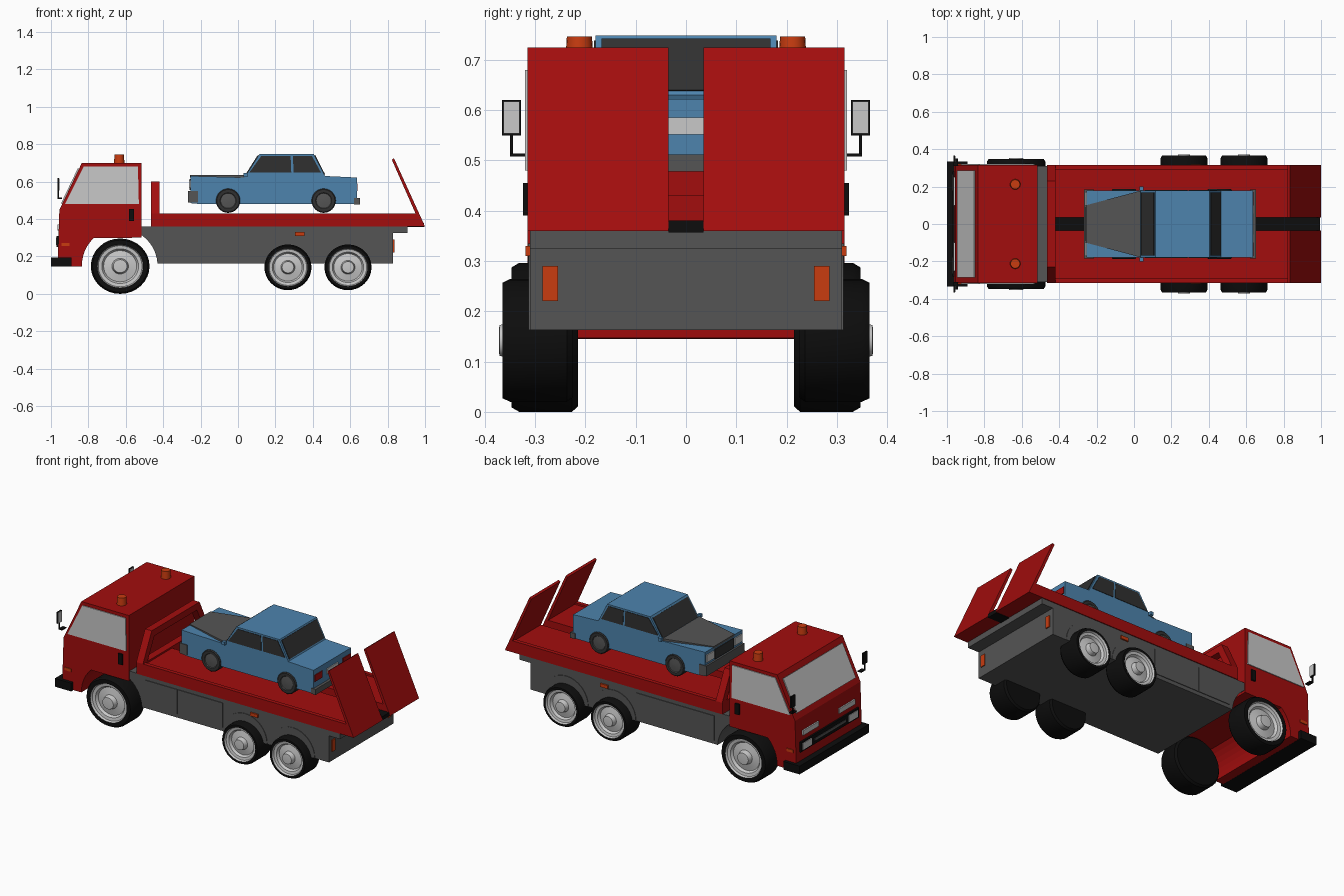
import bpy, bmesh, math
from mathutils import Vector

cube = bpy.data.objects.get("Cube")
if cube:
    bpy.data.objects.remove(cube, do_unlink=True)


def material(name, r, g, b):
    m = bpy.data.materials.new(name)
    m.use_nodes = True
    m.diffuse_color = (r, g, b, 1)
    bsdf = m.node_tree.nodes["Principled BSDF"]
    bsdf.inputs["Base Color"].default_value = (r, g, b, 1)
    bsdf.inputs["Roughness"].default_value = 0.6
    return m


RED = material("truck red", .36, .004, .004)
GREY = material("chassis grey", .09, .09, .09)
BLACK = material("rubber black", .004, .004, .004)
LIGHT = material("light grey", .58, .58, .58)
BLUE = material("car blue", .075, .23, .42)
ORANGE = material("lamp orange", .58, .045, .005)
GLASS = material("dark glass", .03, .03, .03)


def finish(name, bm, mats, smooth=False):
    bmesh.ops.recalc_face_normals(bm, faces=bm.faces)
    me = bpy.data.meshes.new(name)
    bm.to_mesh(me)
    bm.free()
    for m in mats:
        me.materials.append(m)
    ob = bpy.data.objects.new(name, me)
    bpy.context.collection.objects.link(ob)
    if smooth:
        bpy.ops.object.select_all(action='DESELECT')
        ob.select_set(True)
        bpy.context.view_layer.objects.active = ob
        bpy.ops.object.shade_smooth_by_angle(angle=math.radians(35))
    return ob


def prism(name, pts, lo, hi, mat, axis='y'):
    """Extrude a 2D outline along an axis: xz along y, yz along x, xy along z."""
    place = {'y': lambda a, b, d: (a, d, b),
             'x': lambda a, b, d: (d, a, b),
             'z': lambda a, b, d: (a, b, d)}[axis]
    bm = bmesh.new()
    face = bm.faces.new([bm.verts.new(place(a, b, lo)) for a, b in pts])
    out = bmesh.ops.extrude_face_region(bm, geom=[face])
    verts = [v for v in out["geom"] if isinstance(v, bmesh.types.BMVert)]
    bmesh.ops.translate(bm, verts=verts, vec=Vector(place(0, 0, hi - lo)))
    return finish(name, bm, [mat])


def box(name, x0, x1, y0, y1, z0, z1, mat):
    return prism(name, [(x0, z0), (x1, z0), (x1, z1), (x0, z1)], y0, y1, mat)


def mirrored(name, x0, x1, y0, y1, z0, z1, mat):
    box("left_" + name, x0, x1, y0, y1, z0, z1, mat)
    box("right_" + name, x0, x1, -y1, -y0, z0, z1, mat)


def side_plates(name, pts, y, mat, t=.005):
    prism("left_" + name, pts, y, y + t, mat)
    prism("right_" + name, pts, -y - t, -y, mat)


def rect(x0, x1, z0, z1):
    return [(x0, z0), (x1, z0), (x1, z1), (x0, z1)]


def lathe(name, profile, centre, side, mats, rules, squash=1, sides=32):
    """Spin (radius, outward offset) pairs round y; rules give a slot per band."""
    bm = bmesh.new()
    x, z = centre
    rings = []
    for r, y in profile:
        rings.append([bm.verts.new((x + r * math.cos(a), side * y, z + r * squash * math.sin(a)))
                      for a in (2 * math.pi * i / sides for i in range(sides))])
    for slot, a, b in zip(rules, rings, rings[1:]):
        for i in range(sides):
            j = (i + 1) % sides
            bm.faces.new((a[i], a[j], b[j], b[i])).material_index = slot
    bm.faces.new(rings[0]).material_index = rules[0]
    bm.faces.new(rings[-1]).material_index = rules[-1]
    return finish(name, bm, mats, True)


def arc(cx, cz, r, start, end, n):
    angles = [math.radians(start + (end - start) * i / n) for i in range(n + 1)]
    return [(cx + r * math.cos(a), cz + r * math.sin(a)) for a in angles]


# Cab shell with wheel arch
prism("cab", [(-.965, .145), (-.955, .45), (-.835, .70), (-.515, .70), (-.515, .30)]
      + arc(-.63, .15, .205, 133, 181, 6), -.315, .315, RED)
side_plates("cab_window", [(-.925, .48), (-.53, .48), (-.535, .68), (-.825, .68)], .315, LIGHT)
prism("windshield", [(-.94, .481), (-.85, .669), (-.856, .672), (-.946, .484)], -.285, .285, LIGHT)
side_plates("door_handle", rect(-.583, -.555, .39, .455), .315, BLACK, .009)
side_plates("cab_marker", rect(-.945, -.9, .255, .272), .315, ORANGE)

# Cab front details
box("bumper", -1, -.89, -.335, .335, .145, .195, BLACK)
box("grille", -.97, -.95, -.28, .28, .25, .31, BLACK)
box("grille_bar", -.973, -.96, -.15, .15, .272, .286, GREY)
mirrored("headlight", -.974, -.96, .18, .265, .26, .3, LIGHT)
mirrored("front_trim", -.966, -.95, .1, .25, .34, .37, LIGHT)

# Mirrors
mirrored("mirror_back", -.966, -.958, .328, .366, .55, .62, BLACK)
mirrored("mirror_glass", -.958, -.955, .331, .363, .553, .617, LIGHT)
mirrored("mirror_stem", -.964, -.958, .344, .350, .51, .55, BLACK)
mirrored("mirror_arm", -.964, -.94, .31, .350, .508, .514, BLACK)

# Roof beacons
for name, y in (("left", .212), ("right", -.212)):
    bm = bmesh.new()
    bmesh.ops.create_cone(bm, cap_ends=True, segments=20, radius1=.028, radius2=.025, depth=.048)
    bmesh.ops.translate(bm, verts=bm.verts, vec=(-.635, y, .722))
    finish(name + "_beacon", bm, [ORANGE], True)

# Chassis with front arch and rear overhang
prism("chassis", [(.83, .163), (.83, .325), (.905, .325), (.905, .36), (-.515, .36)]
      + arc(-.63, .15, .2, 55, 4, 6) + [(-.43, .163)], -.31, .31, GREY)
for x0, x1 in ((-.41, -.192), (-.188, .115)):
    side_plates("locker_door", rect(x0, x1, .185, .335), .31, GREY, .004)
for x in (.267, .588):
    side_plates("wheel_arch", arc(x, .163, .148, 0, 180, 16), .31, GREY, .003)
side_plates("bed_marker", rect(.305, .355, .31, .33), .31, ORANGE, .009)
mirrored("tail_lamp", .83, .836, .255, .285, .22, .29, ORANGE)

# Bed halves either side of a black groove
bed_outline = [(-.465, .36), (1, .36), (.957, .42), (-.465, .42)]
rim_outline = [(-.465, .36), (1, .36), (.95, .43), (-.465, .43)]
for name, s in (("left", 1), ("right", -1)):
    prism(name + "_bed", bed_outline, s * .035, s * .29, RED)
    prism(name + "_bed_rim", rim_outline, s * .29, s * .315, RED)
    prism(name + "_ramp", [(.98, .36), (1, .36), (.834, .725), (.822, .718)],
          s * .035, s * .315, RED)
box("bed_groove", -.42, .995, -.035, .035, .357, .38, BLACK)
box("bed_front", -.465, -.42, -.315, .315, .36, .43, RED)

# Headboard frame
for name, s in (("left", 1), ("right", -1)):
    prism(name + "_headboard_post", [(s * .315, .43), (s * .23, .60), (s * .205, .56), (s * .27, .43)],
          -.465, -.42, RED, 'x')
prism("headboard_bar", [(-.23, .60), (.23, .60), (.205, .56), (-.205, .56)], -.465, -.42, RED, 'x')


# Truck wheels: tyre, dished rim and hub
def truck_wheel(name, x, z, r, rim, inner, outer, squash, s):
    profile = [(r * .93, inner), (r, inner + .012), (r, outer - .015), (r * .94, outer),
               (rim, outer), (rim * .95, outer - .012), (rim * .8, outer - .015), (rim * .72, outer - .03),
               (rim * .36, outer - .022), (rim * .3, outer + .006), (rim * .22, outer + .007)]
    lathe(name, profile, (x, z), s, [BLACK, LIGHT], [0] * 4 + [1] * 6, squash)


for side, s in (("left", 1), ("right", -1)):
    truck_wheel(side + "_front_wheel", -.63, .148, .157, .123, .215, .347, .943, s)
    for label, x in (("middle", .267), ("rear", .588)):
        truck_wheel(side + "_" + label + "_wheel", x, .142, .126, .105, .225, .365, .97, s)

# Carried car body and cabin
prism("car_body", [(-.255, .485), (-.255, .63), (.035, .622), (.115, .748), (.405, .748), (.465, .63),
                   (.635, .622), (.635, .48), (-.2, .48)], -.18, .18, BLUE)
prism("car_hood", [(-.257, -.1), (-.257, .1), (.035, .178), (.035, -.178)], .622, .635, GREY, 'z')
prism("car_windshield", [(.041, .631), (.109, .738), (.105, .741), (.037, .634)], -.168, .168, GLASS)
prism("car_rear_window", [(.409, .74), (.461, .638), (.465, .640), (.413, .742)], -.168, .168, GLASS)
side_plates("car_front_window", [(.06, .648), (.285, .648), (.281, .738), (.125, .738)], .18, GLASS, .003)
side_plates("car_rear_side_window", [(.298, .648), (.444, .648), (.395, .738), (.293, .738)], .18, GLASS, .003)

# Car trim
box("car_front_bumper", -.266, -.215, -.184, .184, .488, .55, GREY)
box("car_rear_bumper", .62, .652, -.184, .184, .478, .512, GREY)
box("car_grille", -.26, -.25, -.09, .09, .555, .615, GLASS)
mirrored("car_headlight", -.261, -.25, .1, .17, .565, .61, LIGHT)
mirrored("car_tail_light", .63, .64, .1, .172, .55, .59, RED)
box("car_plate", .63, .64, -.055, .055, .552, .585, LIGHT)
mirrored("car_mirror", .03, .05, .18, .2, .625, .645, BLUE)

# Car wheels
for side, s in (("left", 1), ("right", -1)):
    for label, x in (("front", -.053), ("rear", .458)):
        lathe(side + "_car_" + label + "_wheel",
              [(.06, .13), (.065, .136), (.065, .182), (.06, .187), (.043, .187), (.04, .183), (.012, .186)],
              (x, .498), s, [GLASS, GREY], [0, 0, 0, 0, 1, 1], 1, 24)
